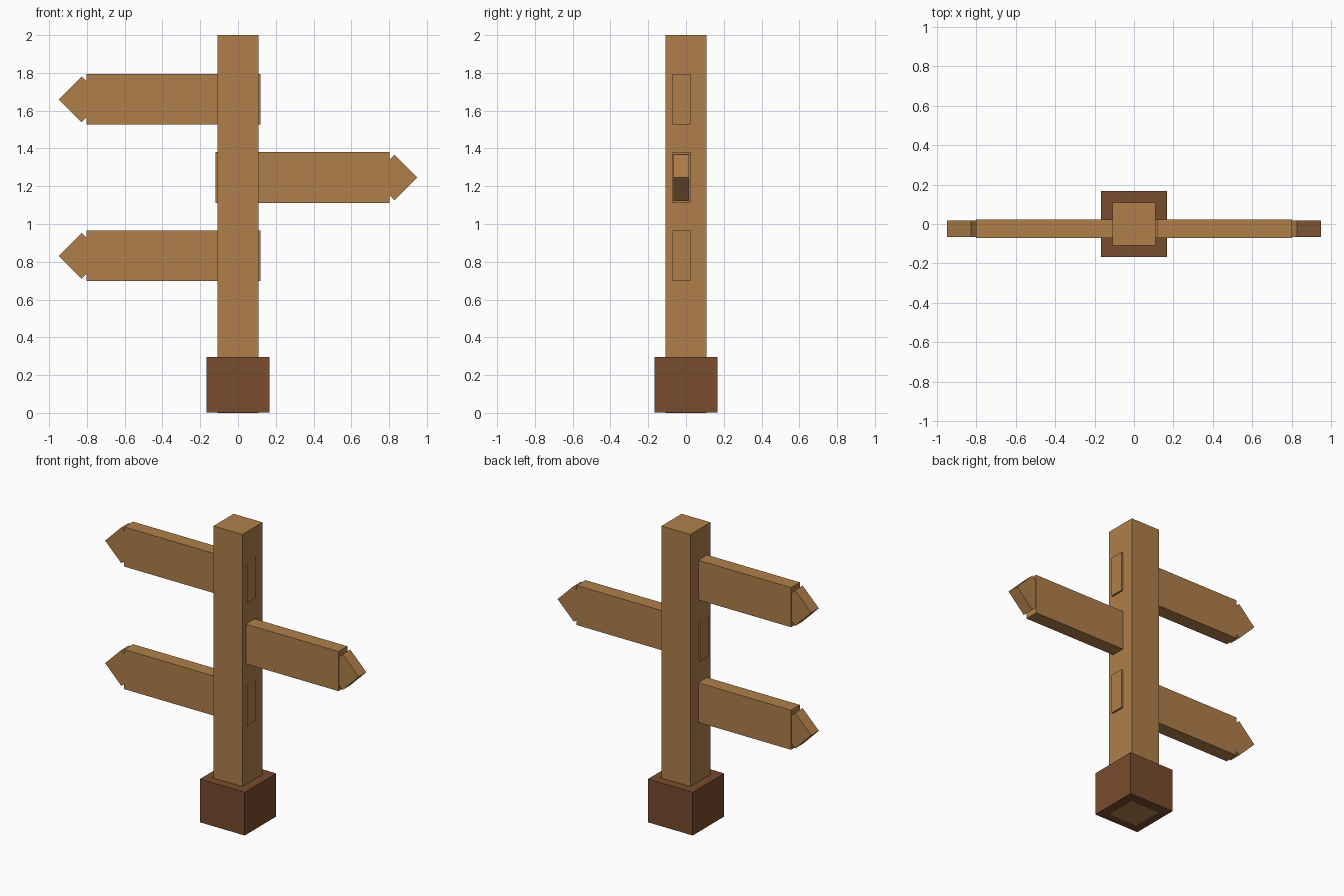
import bpy
from math import pi, sqrt

if "Cube" in bpy.data.objects:
    bpy.data.objects.remove(bpy.data.objects["Cube"], do_unlink=True)


def material(name, color):
    mat = bpy.data.materials.new(name)
    mat.use_nodes = True
    mat.diffuse_color = color
    mat.node_tree.nodes["Principled BSDF"].inputs["Base Color"].default_value = color
    return mat


light_wood = material("light wood", (0.434, 0.212, 0.069, 1))
dark_wood = material("dark wood", (0.188, 0.072, 0.026, 1))


def box(name, center, size, mat, tilt=0):
    bpy.ops.mesh.primitive_cube_add(size=1, location=center, rotation=(0, tilt, 0))
    obj = bpy.context.object
    obj.name = name
    obj.scale = size
    obj.data.materials.append(mat)
    return obj


# Post and the block it stands in; the post end just shows underneath
box("post", (0, 0, 1.0), (0.216, 0.216, 2.0), light_wood)
box("base_block", (0, 0, 0.149), (0.336, 0.336, 0.292), dark_wood)

# Boards with a square block turned on its corner as the pointed tip
TIP_SIDE = 0.121 * sqrt(2)
signs = [("upper", -1, 1.66), ("middle", 1, 1.246), ("lower", -1, 0.831)]
for level, side, z in signs:
    box(level + "_board", (side * 0.341, -0.024, z), (0.922, 0.094, 0.268), light_wood)
    box(level + "_tip", (side * 0.828, -0.024, z), (TIP_SIDE, 0.082, TIP_SIDE),
        light_wood, tilt=pi / 4)
